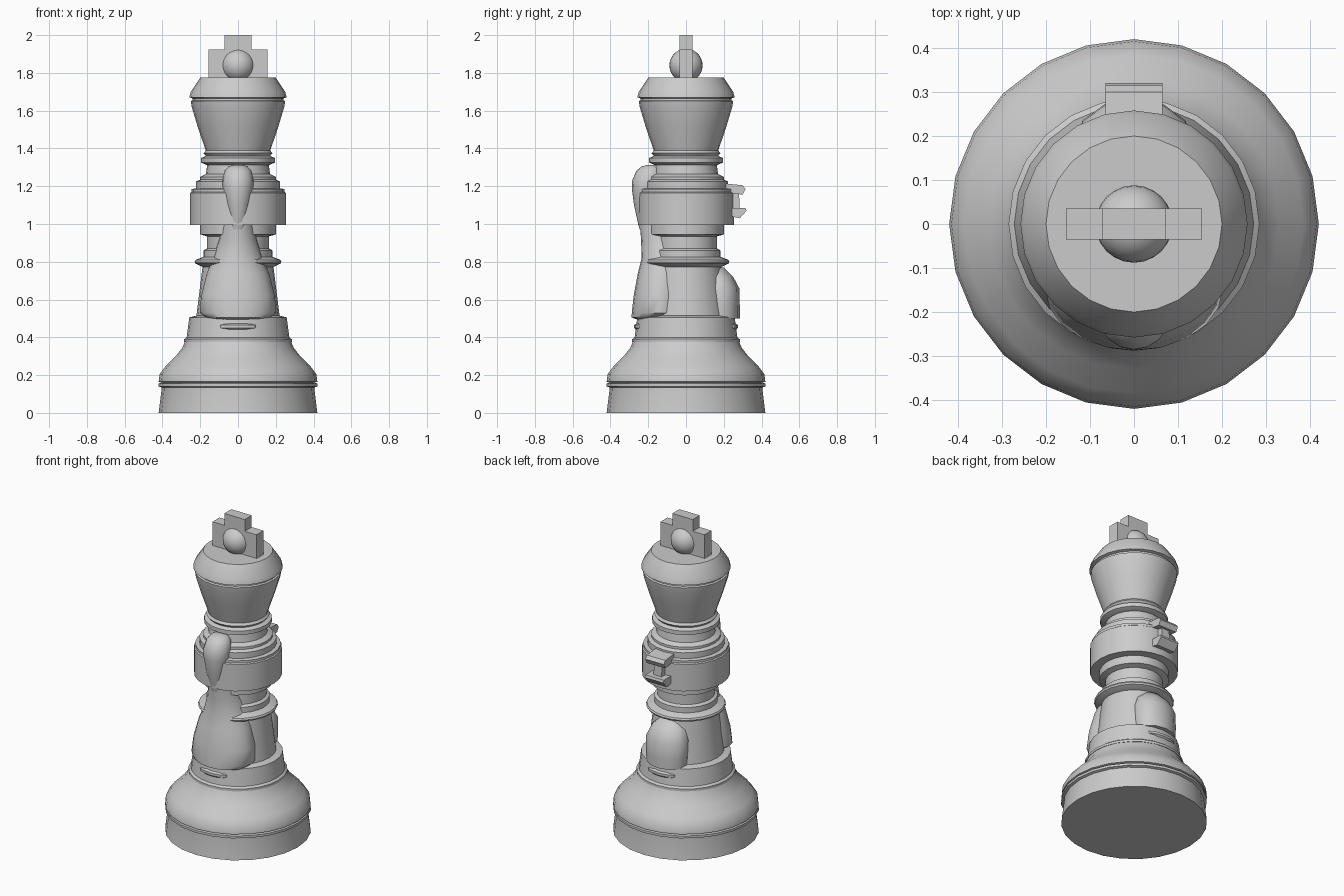
import bpy, bmesh, math

cube = bpy.data.objects.get("Cube")
if cube:
    bpy.data.objects.remove(cube)

GREY = (0.6, 0.6, 0.6, 1)
mat = bpy.data.materials.new("light grey")
mat.use_nodes = True
mat.diffuse_color = GREY
mat.node_tree.nodes["Principled BSDF"].inputs["Base Color"].default_value = GREY


def finish(name, bm, angle=None):
    bmesh.ops.recalc_face_normals(bm, faces=bm.faces)
    mesh = bpy.data.meshes.new(name)
    bm.to_mesh(mesh)
    bm.free()
    mesh.materials.append(mat)
    ob = bpy.data.objects.new(name, mesh)
    bpy.context.collection.objects.link(ob)
    if angle:
        bpy.ops.object.select_all(action="DESELECT")
        ob.select_set(True)
        bpy.context.view_layer.objects.active = ob
        bpy.ops.object.shade_smooth_by_angle(angle=math.radians(angle))
    return ob


def loft(name, sections, sides, angle=30):
    """Skin ellipses given as (half width, half depth, centre y, z)."""
    bm = bmesh.new()
    rings = []
    for rx, ry, cy, z in sections:
        turns = [math.tau * i / sides for i in range(sides)]
        rings.append([bm.verts.new((rx * math.cos(a), cy + ry * math.sin(a), z)) for a in turns])
    for low, high in zip(rings, rings[1:]):
        for i in range(sides):
            j = (i + 1) % sides
            bm.faces.new((low[i], low[j], high[j], high[i]))
    bm.faces.new(rings[0])
    bm.faces.new(rings[-1])
    return finish(name, bm, angle)


def turned(name, profile):
    return loft(name, [(r, r, 0, z) for r, z in profile], 24)


def extrude(name, outline, depth, axis):
    """Extrude a flat outline symmetrically along x or y."""
    bm = bmesh.new()
    sides = []
    for s in (-depth, depth):
        sides.append([bm.verts.new((u, s, z) if axis == "y" else (s, u, z)) for u, z in outline])
    bm.faces.new(sides[0])
    bm.faces.new(sides[1])
    n = len(outline)
    for i in range(n):
        j = (i + 1) % n
        bm.faces.new((sides[0][i], sides[0][j], sides[1][j], sides[1][i]))
    return finish(name, bm)


# Turned column, in stacked sections
turned("base", [(.42, 0), (.405, .12), (.405, .135), (.42, .14), (.42, .155), (.405, .16),
                (.42, .165), (.415, .205), (.385, .245), (.33, .3), (.295, .345), (.28, .38)])
turned("base_collar", [(.285, .375), (.285, .39), (.272, .4), (.26, .49), (.258, .505), (.22, .515)])
turned("body", [(.222, .5), (.187, .78)])
turned("waist_ring", [(.17, .765), (.225, .79), (.23, .8), (.225, .81), (.185, .825), (.17, .83)])
turned("waist", [(.183, .82), (.183, .86), (.165, .87), (.165, .935), (.2, .945), (.2, 1.0)])
turned("belt", [(.253, .995), (.253, 1.165), (.246, 1.17), (.246, 1.185), (.215, 1.19)])
turned("shoulder", [(.222, 1.18), (.222, 1.225), (.2, 1.235), (.2, 1.25), (.17, 1.265),
                    (.162, 1.32)])
turned("neck_ring", [(.16, 1.31), (.195, 1.325), (.195, 1.35), (.17, 1.36), (.182, 1.375),
                     (.17, 1.39)])
turned("head", [(.168, 1.38), (.215, 1.52), (.245, 1.62), (.25, 1.65), (.24, 1.655),
                (.24, 1.665), (.258, 1.67), (.25, 1.7), (.2, 1.775)])

# Crown cross with a ball through the middle
half = [(.155, 1.77), (.155, 1.925), (.072, 1.925), (.072, 2.0)]
extrude("crown_cross", half + [(-x, z) for x, z in reversed(half)], .035, "y")
bm = bmesh.new()
bmesh.ops.create_uvsphere(bm, u_segments=24, v_segments=14, radius=.088)
bmesh.ops.translate(bm, verts=bm.verts, vec=(0, 0, 1.84))
finish("crown_ball", bm, 40)

# Front apron and trunk
loft("front_apron", [(.1, .05, -.19, .488), (.17, .12, -.168, .505), (.202, .14, -.147, .53),
                     (.195, .14, -.137, .62), (.165, .13, -.125, .74), (.13, .12, -.115, .82),
                     (.1, .12, -.118, .92), (.085, .12, -.125, 1.0)], 20, 50)
loft("front_trunk", [(.04, .04, -.205, .97), (.05, .06, -.2, 1.03), (.066, .07, -.205, 1.1),
                     (.08, .08, -.206, 1.18), (.082, .08, -.205, 1.23), (.072, .072, -.192, 1.28),
                     (.05, .05, -.185, 1.305), (.02, .02, -.18, 1.313)], 16, 60)

# Rear hump
loft("rear_hump", [(.13, .1, .185, .5), (.135, .1, .185, .56), (.135, .1, .182, .66),
                   (.11, .085, .165, .72), (.06, .05, .15, .77)], 12, 50)

# Small ledges under the apron and the hump
for name, side in (("front_ledge", -1), ("rear_ledge", 1)):
    loft(name, [(.06, .02, side * .24, .435), (.1, .04, side * .235, .45),
                (.1, .04, side * .235, .465), (.06, .02, side * .23, .48)], 12)

# Rear clasp: two lugs joined by a stem
extrude("clasp_top", [(.2, 1.17), (.3, 1.155), (.315, 1.185), (.3, 1.205), (.2, 1.215)], .065, "x")
extrude("clasp_bottom", [(.2, 1.05), (.285, 1.03), (.32, 1.07), (.315, 1.085), (.2, 1.085)], .065, "x")
extrude("clasp_stem", [(.23, 1.07), (.285, 1.07), (.28, 1.18), (.23, 1.18)], .028, "x")
